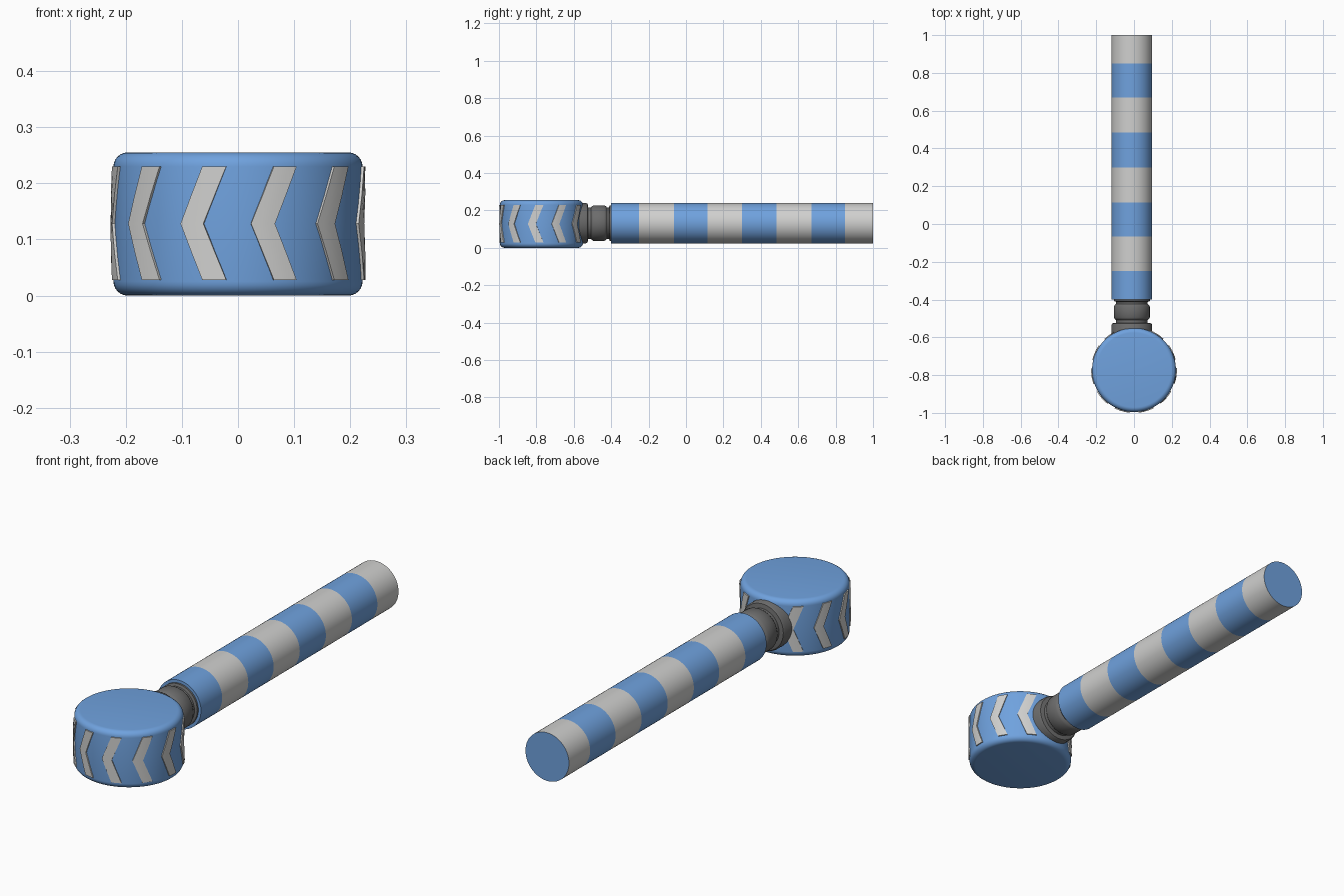
import bpy, bmesh, math
from mathutils import Matrix

if "Cube" in bpy.data.objects:
    bpy.data.objects.remove(bpy.data.objects["Cube"])


def material(name, rgb):
    m = bpy.data.materials.new(name)
    m.diffuse_color = (*rgb, 1)
    m.use_nodes = True
    m.node_tree.nodes["Principled BSDF"].inputs["Base Color"].default_value = m.diffuse_color
    return m


BLUE = material("blue", (0.16, 0.36, 0.73))
WHITE = material("light grey", (0.63, 0.63, 0.62))
GREY = material("dark grey", (0.15, 0.15, 0.15))

HEAD_Y = -0.773
HANDLE_X, HANDLE_Z = -0.0115, 0.132


def finish(name, bm, mats, angle=35):
    bmesh.ops.recalc_face_normals(bm, faces=bm.faces)
    me = bpy.data.meshes.new(name)
    bm.to_mesh(me)
    bm.free()
    for m in mats:
        me.materials.append(m)
    ob = bpy.data.objects.new(name, me)
    bpy.context.collection.objects.link(ob)
    bpy.ops.object.select_all(action='DESELECT')
    ob.select_set(True)
    bpy.context.view_layer.objects.active = ob
    bpy.ops.object.shade_smooth_by_angle(angle=math.radians(angle))
    return ob


def lathe(name, profile, mats, matrix, seg_mats=None, n=64):
    """Revolve (radius, height) points about z, cap both ends, then place."""
    bm = bmesh.new()
    rings = [[bm.verts.new((r * math.cos(2 * math.pi * i / n),
                            r * math.sin(2 * math.pi * i / n), h))
              for i in range(n)] for r, h in profile]
    for k in range(len(rings) - 1):
        a, b = rings[k], rings[k + 1]
        for i in range(n):
            j = (i + 1) % n
            f = bm.faces.new((a[i], a[j], b[j], b[i]))
            f.material_index = seg_mats[k] if seg_mats else 0
    bm.faces.new(rings[0])
    bm.faces.new(rings[-1])
    bm.transform(matrix)
    return finish(name, bm, mats)


# Round head with softened rims
R, H, B = 0.222, 0.255, 0.025
arc = [(R - B + B * math.sin(t), B - B * math.cos(t))
       for t in (math.radians(a) for a in range(0, 91, 15))]
head_profile = arc + [(r, H - z) for r, z in reversed(arc)]
lathe("head", head_profile, [BLUE], Matrix.Translation((0, HEAD_Y, 0)), n=96)

# Handle and neck run along +y
along_y = Matrix.Translation((HANDLE_X, 0, HANDLE_Z)) @ Matrix.Rotation(-math.pi / 2, 4, 'X')

# Striped handle, blue end caps
stops = [-0.40, -0.25, -0.065, 0.115, 0.30, 0.485, 0.67, 0.85, 1.0]
lathe("handle", [(0.108, y) for y in stops], [BLUE, WHITE], along_y,
      [k % 2 for k in range(len(stops) - 1)])

# Neck: collar, groove, ring, groove
neck = [(0.108, -0.64), (0.108, -0.535), (0.103, -0.526), (0.084, -0.523),
        (0.084, -0.508), (0.09, -0.503), (0.095, -0.495), (0.095, -0.437),
        (0.09, -0.428), (0.084, -0.423), (0.084, -0.412), (0.095, -0.408),
        (0.095, -0.39)]
lathe("neck", neck, [GREY], along_y)

# Raised chevrons round the head
bm = bmesh.new()
COUNT, WIDTH, SHIFT, COLS = 11, 11.0, 10.5, 3
rows = [(0.028, SHIFT), (0.078, SHIFT / 2), (0.128, 0), (0.179, SHIFT / 2), (0.23, SHIFT)]
for c in range(COUNT):
    start = 5.9 + c * 360 / COUNT

    def grid(radius):
        out = []
        for z, shift in rows:
            row = []
            for i in range(COLS + 1):
                t = math.radians(start + shift + WIDTH * i / COLS)
                row.append(bm.verts.new((radius * math.sin(t), HEAD_Y - radius * math.cos(t), z)))
            out.append(row)
        return out

    outer, inner = grid(0.227), grid(0.215)
    for g in (outer, inner):
        for j in range(len(rows) - 1):
            for i in range(COLS):
                bm.faces.new((g[j][i], g[j][i + 1], g[j + 1][i + 1], g[j + 1][i]))
    for j in range(len(rows) - 1):
        for i in (0, COLS):
            bm.faces.new((outer[j][i], outer[j + 1][i], inner[j + 1][i], inner[j][i]))
    for j in (0, len(rows) - 1):
        for i in range(COLS):
            bm.faces.new((outer[j][i], outer[j][i + 1], inner[j][i + 1], inner[j][i]))
finish("chevrons", bm, [WHITE])
